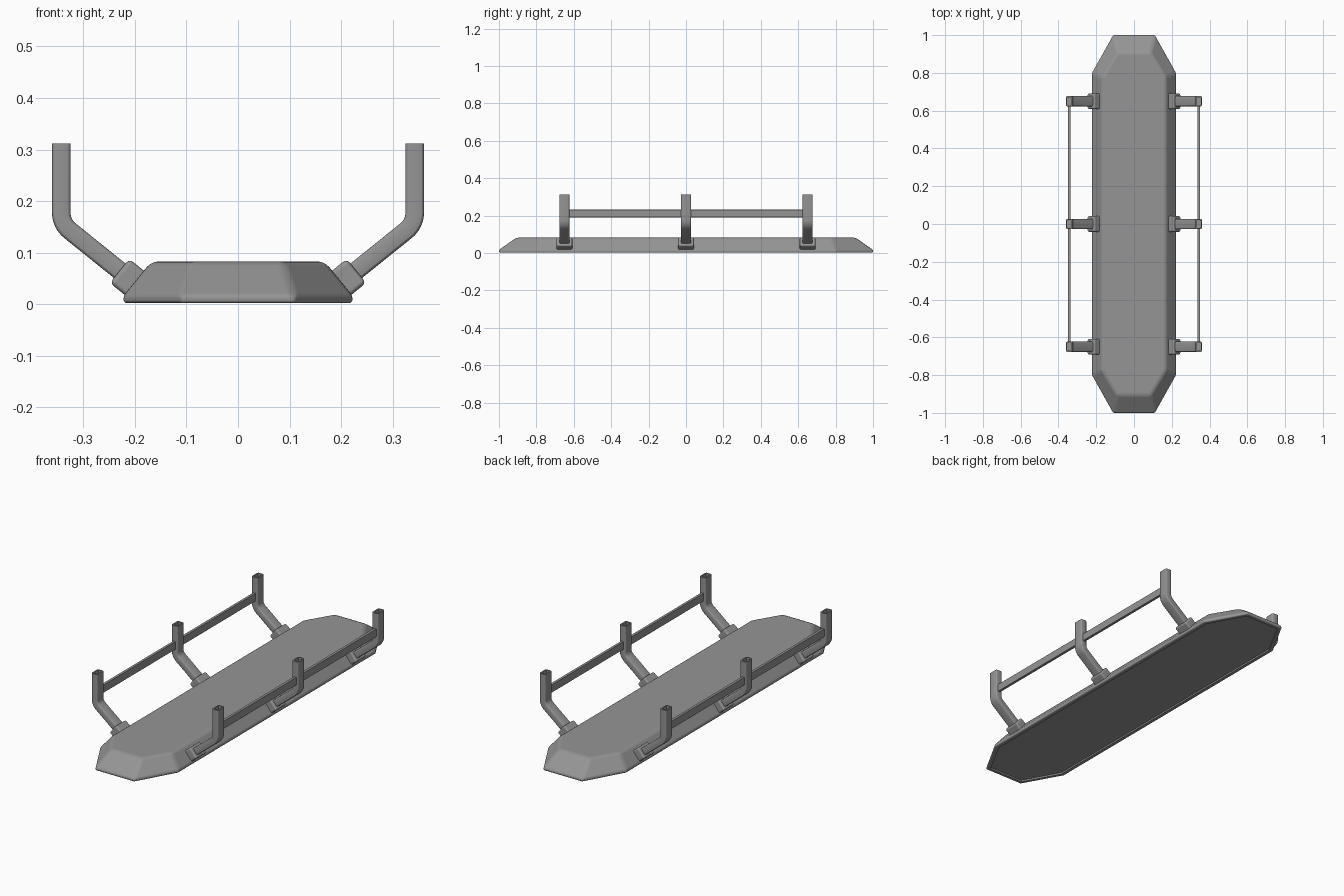
import bpy, bmesh, math
from mathutils import Vector

cube = bpy.data.objects.get("Cube")
if cube:
    bpy.data.objects.remove(cube, do_unlink=True)

GREY = (0.30, 0.30, 0.30, 1)
metal = bpy.data.materials.new("grey metal")
metal.use_nodes = True
metal.diffuse_color = GREY
metal.node_tree.nodes["Principled BSDF"].inputs["Base Color"].default_value = GREY


def finish(name, bm, bevel=0.0, weighted=False):
    """Turn a bmesh into a shaded object, optionally with rounded edges."""
    bmesh.ops.recalc_face_normals(bm, faces=bm.faces)
    mesh = bpy.data.meshes.new(name)
    bm.to_mesh(mesh)
    bm.free()
    mesh.materials.append(metal)
    obj = bpy.data.objects.new(name, mesh)
    bpy.context.collection.objects.link(obj)
    if bevel:
        mod = obj.modifiers.new("rounded edges", 'BEVEL')
        mod.width = bevel
        mod.segments = 3
        mod.limit_method = 'WEIGHT' if weighted else 'ANGLE'
        mod.harden_normals = True
    bpy.ops.object.select_all(action='DESELECT')
    obj.select_set(True)
    bpy.context.view_layer.objects.active = obj
    bpy.ops.object.shade_smooth_by_angle(angle=math.radians(28))
    return obj


def loft(bm, rings):
    """Skin a list of closed vertex rings and return the two end caps."""
    loops = [[bm.verts.new(p) for p in ring] for ring in rings]
    n = len(loops[0])
    for a, b in zip(loops, loops[1:]):
        for i in range(n):
            j = (i + 1) % n
            bm.faces.new((a[i], a[j], b[j], b[i]))
    return bm.faces.new(loops[0]), bm.faces.new(loops[-1])


def octagon(half_x, end_x, shoulder_y, end_y, z):
    quarter = [(half_x, shoulder_y), (end_x, end_y)]
    pts = quarter + [(-x, y) for x, y in reversed(quarter)]
    pts += [(-x, -y) for x, y in pts]
    return [Vector((x, y, z)) for x, y in pts]


# Hull: long tapered deck with a recessed underside
bm = bmesh.new()
rim_z, deck_z = 0.017, 0.083
bottom, top = loft(bm, [octagon(0.222, 0.11, 0.80, 1.0, 0.002),
                        octagon(0.222, 0.11, 0.80, 1.0, rim_z),
                        octagon(0.168, 0.088, 0.775, 0.906, deck_z)])
weight = bm.edges.layers.float.new("bevel_weight_edge")
for edge in bm.edges:
    high = max(v.co.z for v in edge.verts) > rim_z + 0.01
    edge[weight] = 1.0 if high else 0.45
bmesh.ops.recalc_face_normals(bm, faces=bm.faces)
bmesh.ops.inset_region(bm, faces=[bottom], thickness=0.022)
for edge in bottom.edges:
    edge[weight] = 0.0
cup = bmesh.ops.extrude_face_region(bm, geom=[bottom])["geom"]
bmesh.ops.translate(bm, vec=(0, 0, 0.008),
                    verts=[g for g in cup if isinstance(g, bmesh.types.BMVert)])
if bottom.is_valid:
    bm.faces.remove(bottom)
for edge in bm.edges:
    if all(abs(v.co.x) < 0.215 and v.co.z < rim_z for v in edge.verts) \
            and all(abs(v.co.y) < 0.99 for v in edge.verts):
        edge[weight] = 0.0
finish("hull", bm, 0.014, weighted=True)

# Arm centre line in the x-z plane: sloping strut, bend, upright post
POST_X, BEND_Z, TOP_Z, RADIUS = 0.343, 0.156, 0.312, 0.045
SLOPE = math.radians(38.8)


def arm_path():
    along = Vector((math.cos(SLOPE), math.sin(SLOPE)))
    corner = Vector((POST_X, BEND_Z))
    turn = math.pi / 2 - SLOPE
    centre = Vector((POST_X - RADIUS, BEND_Z + RADIUS * math.tan(turn / 2)))
    path = [(corner - along * 0.17, SLOPE)]
    steps = 8
    for i in range(steps + 1):
        a = SLOPE + turn * i / steps
        path.append((centre + RADIUS * Vector((math.sin(a), -math.cos(a))), a))
    path.append((Vector((POST_X, TOP_Z)), math.pi / 2))
    return path


def rounded_rect(w, h, r, steps=3):
    pts = []
    for k, (sx, sy) in enumerate([(1, 1), (-1, 1), (-1, -1), (1, -1)]):
        for i in range(steps + 1):
            a = math.pi / 2 * (k + i / steps)
            pts.append((sx * (w / 2 - r) + r * math.cos(a),
                        sy * (h / 2 - r) + r * math.sin(a)))
    return pts


def arm(name, side, y):
    bm = bmesh.new()
    section = rounded_rect(0.036, 0.054, 0.008)
    rings = [[Vector((side * (p.x + u * math.sin(a)), y + v, p.y - u * math.cos(a)))
              for u, v in section] for p, a in arm_path()]
    # Hollow open end of the tube
    bore = rounded_rect(0.022, 0.040, 0.004)
    for z in (TOP_Z, TOP_Z - 0.08):
        rings.append([Vector((side * (POST_X + u), y + v, z)) for u, v in bore])
    loft(bm, rings)
    finish(name, bm)


def box(name, centre, size, tilt=0.0, bevel=0.0):
    bm = bmesh.new()
    bmesh.ops.create_cube(bm, size=1)
    bmesh.ops.scale(bm, vec=size, verts=bm.verts)
    obj = finish(name, bm, bevel)
    obj.location = centre
    obj.rotation_euler.y = tilt


for label, side in (("left", 1), ("right", -1)):
    # Three arms per side, each held by a clamp collar on the hull
    for place, y in (("front", -0.65), ("middle", 0.0), ("back", 0.65)):
        arm(f"{label}_{place}_arm", side, y)
        box(f"{label}_{place}_collar", (side * 0.212, y, 0.050),
            (0.046, 0.084, 0.060), -side * SLOPE, 0.009)
    # Flat hand rail joining the posts
    box(f"{label}_rail", (side * POST_X, 0, 0.212), (0.015, 1.28, 0.041), 0, 0.003)
